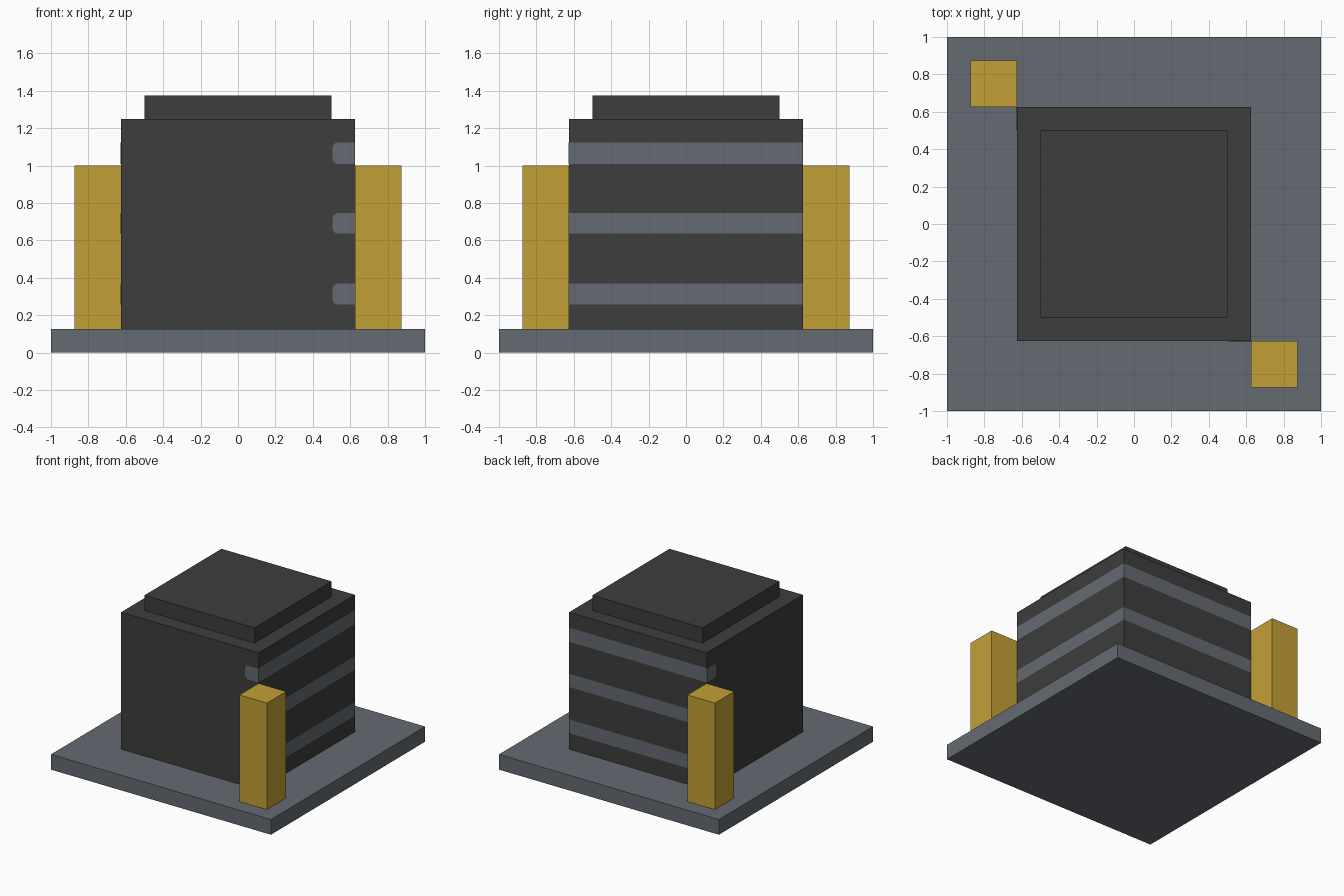
import bpy, bmesh, math
from mathutils import Vector

cube = bpy.data.objects.get("Cube")
if cube:
    bpy.data.objects.remove(cube, do_unlink=True)


def make_material(name, srgb):
    lin = [((c / 255 + 0.055) / 1.055) ** 2.4 for c in srgb]
    mat = bpy.data.materials.new(name)
    mat.use_nodes = True
    mat.diffuse_color = (*lin, 1)
    bsdf = mat.node_tree.nodes["Principled BSDF"]
    bsdf.inputs["Base Color"].default_value = (*lin, 1)
    bsdf.inputs["Roughness"].default_value = 0.8
    return mat


SLATE = make_material("slate grey", (101, 107, 114))
CHARCOAL = make_material("charcoal", (61, 61, 61))
GOLD = make_material("gold", (195, 160, 54))


def finish(name, bm, *mats):
    bmesh.ops.recalc_face_normals(bm, faces=bm.faces)
    mesh = bpy.data.meshes.new(name)
    bm.to_mesh(mesh)
    bm.free()
    for mat in mats:
        mesh.materials.append(mat)
    obj = bpy.data.objects.new(name, mesh)
    bpy.context.collection.objects.link(obj)
    return obj


def box_mesh(low, high):
    low, high = Vector(low), Vector(high)
    bm = bmesh.new()
    bmesh.ops.create_cube(bm, size=1)
    bmesh.ops.scale(bm, vec=high - low, verts=bm.verts)
    bmesh.ops.translate(bm, vec=(low + high) / 2, verts=bm.verts)
    return bm


BASE_TOP, BODY_TOP, HALF = 0.125, 1.25, 0.625
BANDS = [(0.257, 0.37), (0.636, 0.745), (1.008, 1.124)]

# Base slab, roof cap and the two corner pillars
finish("base", box_mesh((-1, -1, 0), (1, 1, BASE_TOP)), SLATE)
finish("roof_cap", box_mesh((-0.5, -0.5, BODY_TOP), (0.5, 0.5, 1.375)), CHARCOAL)
finish("front_pillar", box_mesh((0.625, -0.875, BASE_TOP), (0.875, -0.625, 1)), GOLD)
finish("back_pillar", box_mesh((-0.875, 0.625, BASE_TOP), (-0.625, 0.875, 1)), GOLD)

# Body, cut at the band heights; bands run along the +x and back walls
bm = box_mesh((-HALF, -HALF, BASE_TOP), (HALF, HALF, BODY_TOP))
for z in [z for band in BANDS for z in band]:
    bmesh.ops.bisect_plane(bm, geom=bm.verts[:] + bm.edges[:] + bm.faces[:],
                           plane_co=(0, 0, z), plane_no=(0, 0, 1))
bm.normal_update()
for f in bm.faces:
    in_band = any(a < f.calc_center_median().z < b for a, b in BANDS)
    if in_band and max(f.normal.x, f.normal.y) > 0.5:
        f.material_index = 1
finish("body", bm, CHARCOAL, SLATE)


# Rounded band ends that wrap a short way onto the front and -x walls
def band_end(name, z0, z1, swap):
    start, r, depth = 0.505, 0.03, 0.003
    outline = [(HALF, z0), (HALF, z1)]
    for cz, first in ((z1 - r, 90), (z0 + r, 180)):
        for i in range(5):
            a = math.radians(first + i * 22.5)
            outline.append((start + r + r * math.cos(a), cz + r * math.sin(a)))
    bm = bmesh.new()
    verts = [bm.verts.new((-HALF, u, z) if swap else (u, -HALF, z)) for u, z in outline]
    face = bm.faces.new(verts)
    out = bmesh.ops.extrude_face_region(bm, geom=[face])
    moved = [v for v in out["geom"] if isinstance(v, bmesh.types.BMVert)]
    bmesh.ops.translate(bm, verts=moved, vec=(-depth, 0, 0) if swap else (0, -depth, 0))
    finish(name, bm, SLATE)


for n, (z0, z1) in enumerate(BANDS, 1):
    band_end(f"front_band_end_{n}", z0, z1, False)
    band_end(f"side_band_end_{n}", z0, z1, True)
